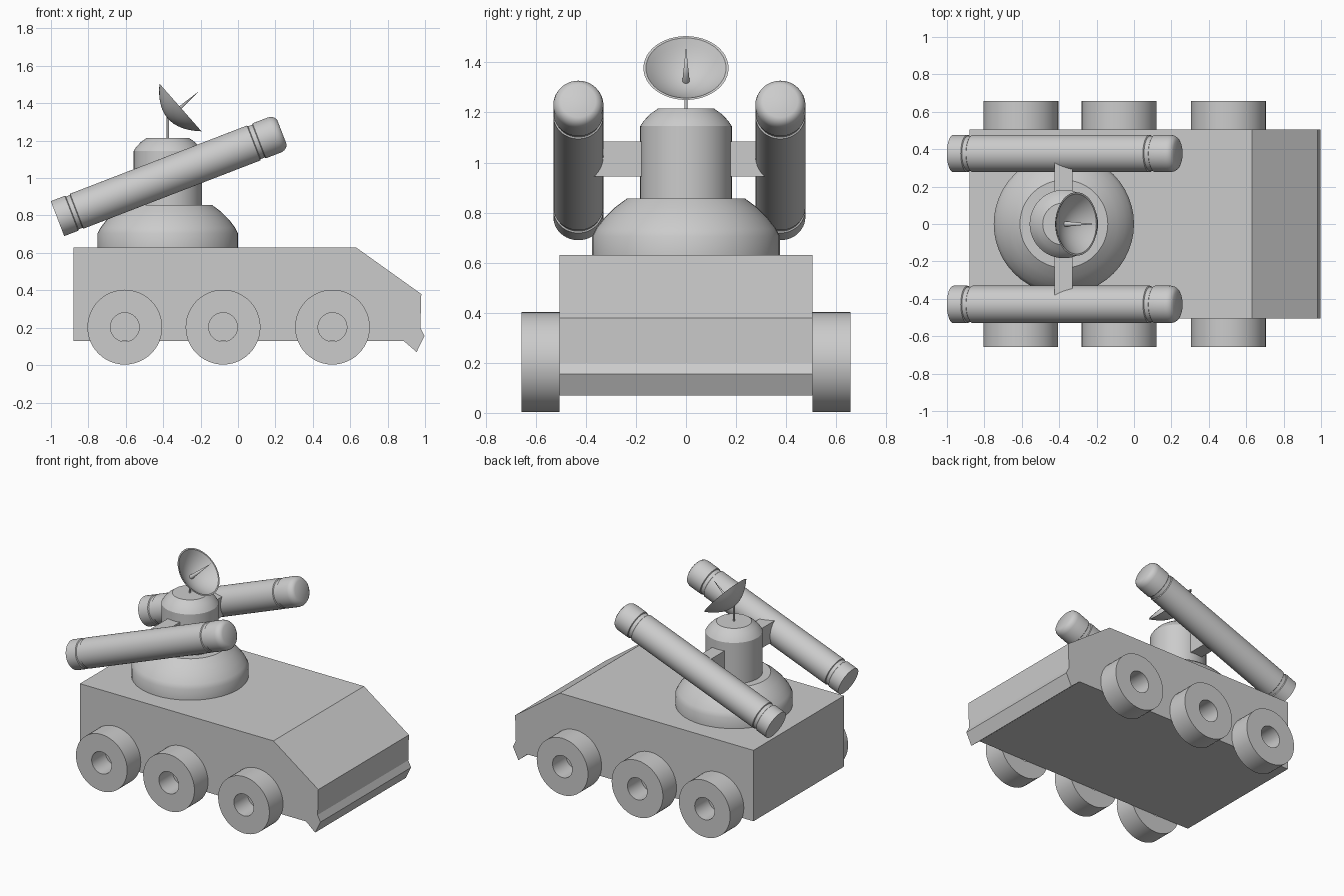
import bpy, bmesh, math
from mathutils import Matrix

if "Cube" in bpy.data.objects:
    bpy.data.objects.remove(bpy.data.objects["Cube"])


def finish(bm, name, smooth=True):
    bmesh.ops.remove_doubles(bm, verts=bm.verts, dist=1e-5)
    bmesh.ops.recalc_face_normals(bm, faces=bm.faces)
    mesh = bpy.data.meshes.new(name)
    bm.to_mesh(mesh)
    bm.free()
    ob = bpy.data.objects.new(name, mesh)
    bpy.context.collection.objects.link(ob)
    if smooth:
        bpy.ops.object.select_all(action='DESELECT')
        ob.select_set(True)
        bpy.context.view_layer.objects.active = ob
        bpy.ops.object.shade_smooth_by_angle(angle=math.radians(32))
    return ob


def lathe(name, profile, loc, rot=Matrix(), segs=48, closed=False):
    """Revolve (radius, height) points round local z, then rotate and place."""
    bm = bmesh.new()
    vs = [bm.verts.new((r, 0, h)) for r, h in profile]
    pairs = list(zip(vs, vs[1:])) + ([(vs[-1], vs[0])] if closed else [])
    es = [bm.edges.new(p) for p in pairs]
    bmesh.ops.spin(bm, geom=vs + es, cent=(0, 0, 0), axis=(0, 0, 1),
                   angle=2 * math.pi, steps=segs)
    bm.transform(Matrix.Translation(loc) @ rot)
    return finish(bm, name)


def box(name, x, y, z):
    bm = bmesh.new()
    bmesh.ops.create_cube(bm, size=1)
    for v in bm.verts:
        v.co = [r[0] if c < 0 else r[1] for c, r in zip(v.co, (x, y, z))]
    return finish(bm, name, False)


def turn(deg, axis):
    return Matrix.Rotation(math.radians(deg), 4, axis)


# Hull: side profile extruded across the width
hull = [(-0.88, 0.13), (-0.88, 0.63), (0.63, 0.63), (0.98, 0.38),
        (0.975, 0.20), (0.997, 0.155), (0.955, 0.07), (0.885, 0.13)]
bm = bmesh.new()
face = bm.faces.new([bm.verts.new((x, -0.505, z)) for x, z in hull])
ext = bmesh.ops.extrude_face_region(bm, geom=[face], use_keep_orig=True)
new = [g for g in ext['geom'] if isinstance(g, bmesh.types.BMVert)]
bmesh.ops.translate(bm, verts=new, vec=(0, 1.01, 0))
finish(bm, "hull", False)

# Six wheels with open hub holes
tyre = [(0.077, 0), (0.2, 0), (0.2, 0.152), (0.077, 0.152)]
for side, label in ((-1, "near"), (1, "far")):
    for i, x in enumerate((-0.605, -0.08, 0.505)):
        lathe(f"wheel_{label}_{i + 1}", tyre, (x, side * 0.505, 0.203),
              turn(-90 * side, 'X'), closed=True)

# Turret base and tower
lathe("turret_base", [(0, 0.63), (0.375, 0.63), (0.375, 0.705), (0.36, 0.735),
                      (0.328, 0.777), (0.285, 0.82), (0.235, 0.857), (0, 0.857)],
      (-0.375, 0, 0))
lathe("turret_tower", [(0, 0.85), (0.183, 0.85), (0.183, 1.145), (0.17, 1.165),
                       (0.145, 1.192), (0.113, 1.215), (0, 1.215)],
      (-0.375, 0, 0))

# Brackets and launch tubes
box("tube_bracket_near", (-0.425, -0.33), (-0.42, -0.1), (0.945, 1.085))
box("tube_bracket_far", (-0.425, -0.33), (0.1, 0.37), (0.945, 1.085))
tube = [(0, 0), (0.1, 0), (0.1, 0.08), (0.094, 0.084), (0.094, 0.107),
        (0.1, 0.111), (0.1, 1.124), (0.094, 1.128), (0.094, 1.152),
        (0.1, 1.156), (0.1, 1.245), (0.096, 1.262), (0.086, 1.277),
        (0.07, 1.286), (0, 1.286)]
for label, y in (("near", -0.43), ("far", 0.377)):
    lathe(f"launch_tube_{label}", tube, (-0.965, y, 0.783), turn(68.9, 'Y'))

# Radar mast, dish and feed spike
lathe("radar_mast", [(0, 1.2), (0.006, 1.2), (0.006, 1.33), (0, 1.33)],
      (-0.375, 0, 0), segs=16)
outer = [(0.17 * t / 8, 0.09 * (t / 8) ** 2) for t in range(9)]
inner = [(0.16 * t / 8, 0.012 + 0.078 * (t / 8) ** 2) for t in range(8, -1, -1)]
aim = turn(48.6, 'Y')
lathe("radar_dish", outer + inner, (-0.375, 0, 1.318), aim)
lathe("radar_spike", [(0, 0.005), (0.015, 0.005), (0, 0.218)],
      (-0.375, 0, 1.318), aim, segs=16)
